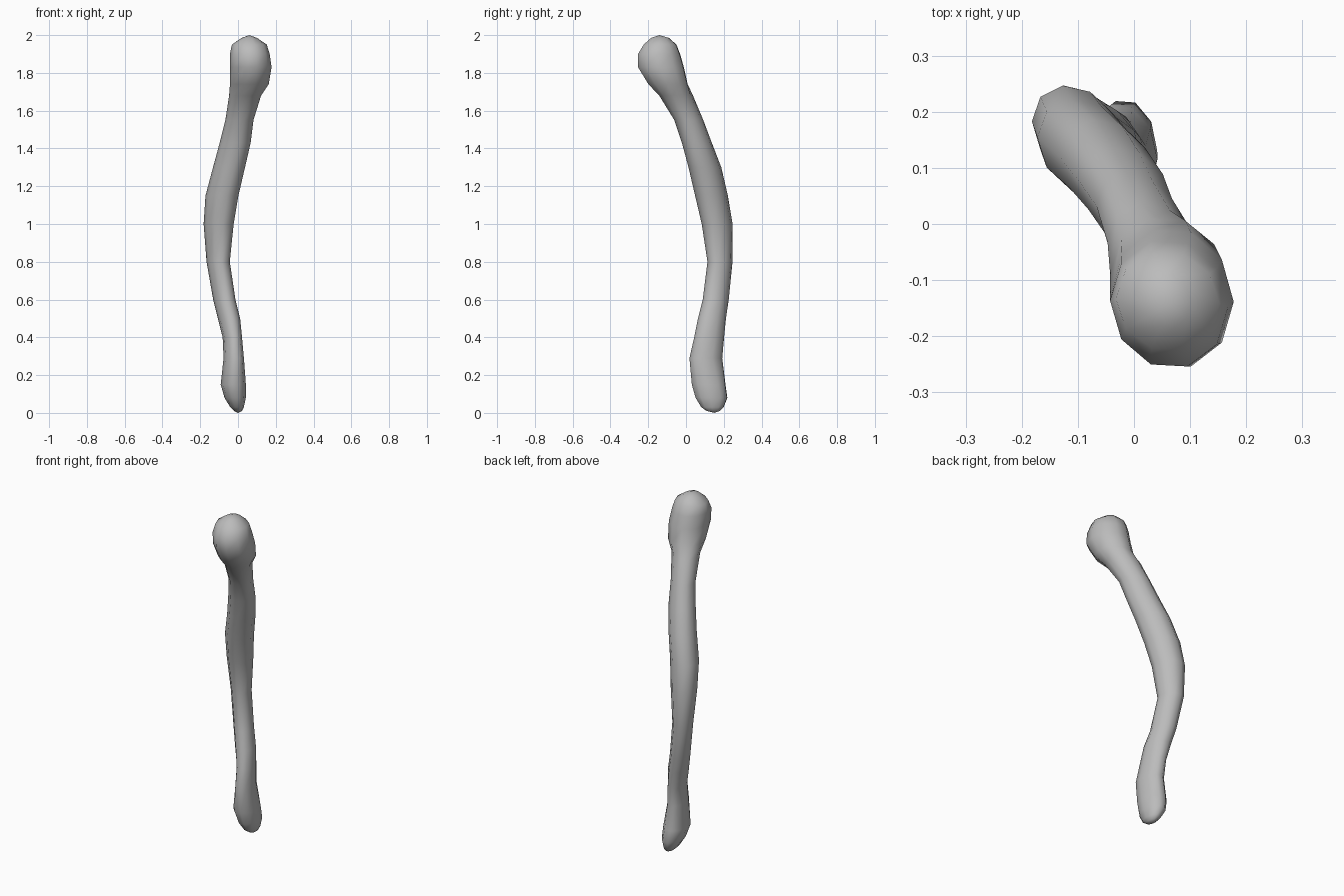
import bpy
import bmesh
from math import cos, sin, pi, sqrt

SIDES = 10
PERCENT = 0.01

default_cube = bpy.data.objects.get("Cube")
if default_cube:
    bpy.data.objects.remove(default_cube, do_unlink=True)


def make_material(name, level):
    material = bpy.data.materials.new(name)
    material.use_nodes = True
    colour = (level, level, level, 1)
    material.diffuse_color = colour
    shader = next(n for n in material.node_tree.nodes if n.type == "BSDF_PRINCIPLED")
    shader.inputs["Base Color"].default_value = colour
    return material


def add_ring(bm, height, left, right, front, back):
    """Skewed oval that fills the given extents, all in hundredths."""
    centre_x, centre_y = (left + right) / 2, (front + back) / 2
    swell = 1 / sqrt(cos(pi / SIDES))
    radius_x, radius_y = (right - left) / 2 * swell, (back - front) / 2 * swell
    # The slender shaft is flattened diagonally, the rounded ends are not
    skew = -0.22 if 20 < height < 170 else -0.05
    ring = []
    for step in range(SIDES):
        angle = 2 * pi * step / SIDES
        x = centre_x + radius_x * cos(angle)
        y = centre_y + radius_y * (skew * cos(angle) + sqrt(1 - skew ** 2) * sin(angle))
        ring.append(bm.verts.new((x * PERCENT, y * PERCENT, height * PERCENT)))
    return ring


def add_tip(bm, ring, x, y, height):
    """Close an end of the loft with a fan to a point."""
    tip = bm.verts.new((x * PERCENT, y * PERCENT, height * PERCENT))
    for i, vertex in enumerate(ring):
        bm.faces.new((vertex, ring[(i + 1) % SIDES], tip))


# Cross-sections from foot to head: height, left, right, front, back
sections = [
    (1, -2, 2, 11, 18),
    (3, -4, 3, 8, 20),
    (8, -7, 4, 5, 22),
    (15, -9, 4, 3, 21),
    (29, -7.5, 3, 2, 19),
    (40, -8, 2, 4.5, 20),
    (50, -10.5, 1, 6.5, 21),
    (60, -13, -1.5, 9, 22.5),
    (80, -16.5, -4.5, 11.5, 24.5),
    (100, -18, -2.5, 8.5, 24.5),
    (115, -17, 0, 5, 22),
    (130, -13, 3.5, 1.5, 18.5),
    (143, -9.5, 6.5, -2, 13.5),
    (155, -6.5, 8, -6, 9),
    (168, -4.5, 12, -14, 3.5),
    (174, -4, 16, -20, 1),
    (183, -4, 17.5, -25.5, -1),
    (190, -4, 16.5, -25.5, -3),
    (195, -3, 15, -22.5, -5),
    (198.5, 2, 10, -18.5, -9),
]

# Bone shaft with its foot and head in one loft
bm = bmesh.new()
rings = [add_ring(bm, *section) for section in sections]
for lower, upper in zip(rings, rings[1:]):
    for i in range(SIDES):
        j = (i + 1) % SIDES
        bm.faces.new((lower[i], lower[j], upper[j], upper[i]))
add_tip(bm, rings[0], 0, 15, 0)
add_tip(bm, rings[-1], 6, -14, 200)
bmesh.ops.recalc_face_normals(bm, faces=bm.faces[:])
for face in bm.faces:
    face.smooth = True

mesh = bpy.data.meshes.new("long_bone")
bm.to_mesh(mesh)
bm.free()
mesh.materials.append(make_material("plain grey", 0.5))
bone = bpy.data.objects.new("long_bone", mesh)
bpy.context.collection.objects.link(bone)
